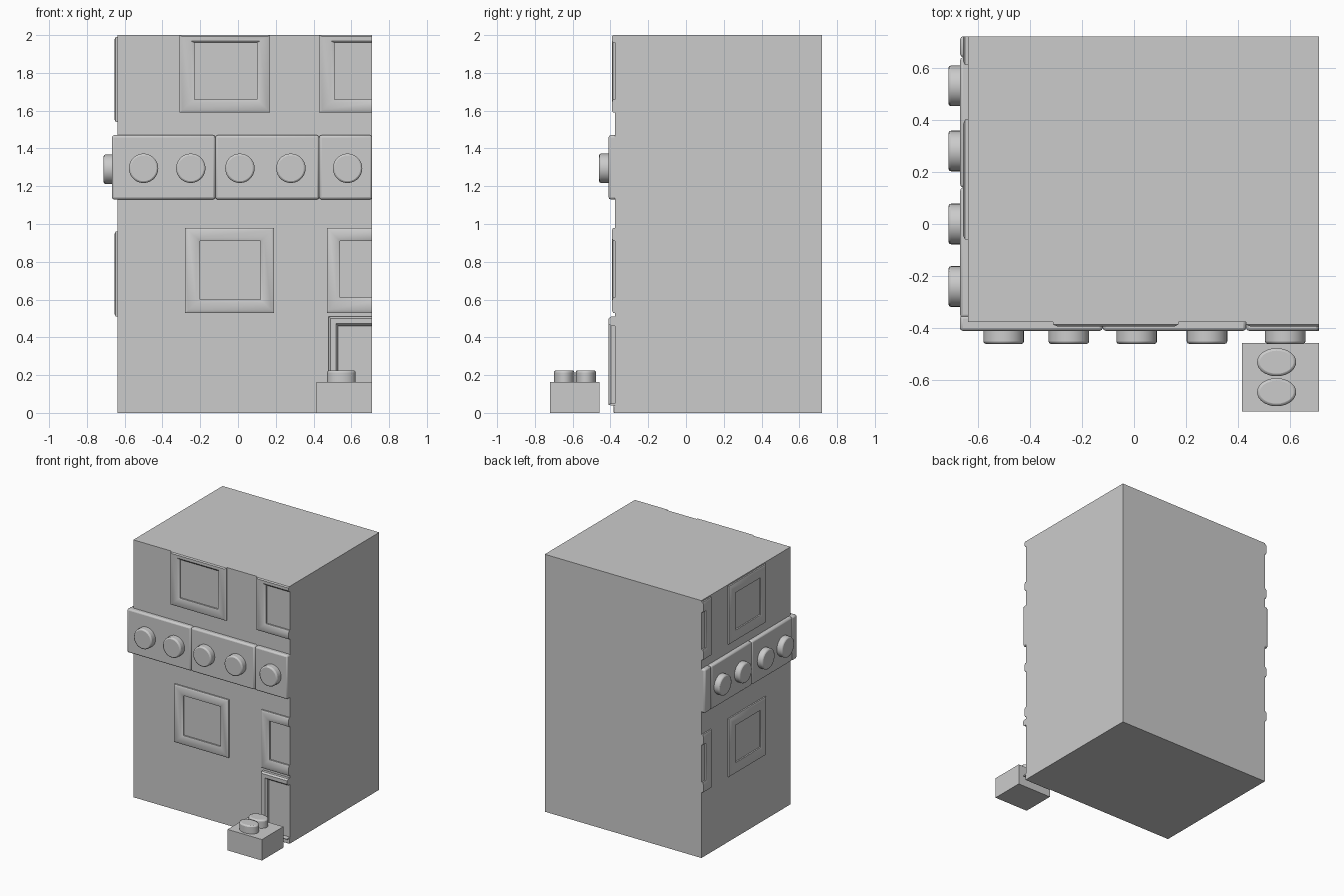
import bpy, bmesh, math
from mathutils import Vector

cube = bpy.data.objects.get("Cube")
if cube:
    bpy.data.objects.remove(cube, do_unlink=True)

GREY = (0.6, 0.6, 0.6, 1)
mat = bpy.data.materials.new("plain grey")
mat.use_nodes = True
mat.diffuse_color = GREY
mat.node_tree.nodes["Principled BSDF"].inputs["Base Color"].default_value = GREY

RIGHT, BACK, TOP = 0.71, 0.72, 2.0
FRONT_WALL, SIDE_WALL = -0.375, -0.637


def finish(name, bm, bevel=0.0):
    bmesh.ops.recalc_face_normals(bm, faces=bm.faces)
    mesh = bpy.data.meshes.new(name)
    bm.to_mesh(mesh)
    bm.free()
    mesh.materials.append(mat)
    ob = bpy.data.objects.new(name, mesh)
    bpy.context.collection.objects.link(ob)
    if bevel:
        mod = ob.modifiers.new("soft edge", 'BEVEL')
        mod.width, mod.segments, mod.limit_method = bevel, 2, 'ANGLE'
    bpy.ops.object.select_all(action='DESELECT')
    bpy.context.view_layer.objects.active = ob
    ob.select_set(True)
    bpy.ops.object.shade_smooth_by_angle(angle=math.radians(35))
    return ob


def box(name, lo, hi, bevel=0.0):
    bm = bmesh.new()
    bmesh.ops.create_cube(bm, size=1)
    lo, hi = Vector(lo), Vector(hi)
    for v in bm.verts:
        v.co = Vector([a + (c + 0.5) * (b - a) for a, b, c in zip(lo, hi, v.co)])
    return finish(name, bm, bevel)


def stud(name, at, radii, height, rotation=(0, 0, 0)):
    """Rounded peg whose base sits at the given point."""
    bm = bmesh.new()
    bmesh.ops.create_cone(bm, cap_ends=True, segments=28, radius1=1, radius2=1, depth=1)
    for v in bm.verts:
        v.co = Vector((v.co.x * radii[0], v.co.y * radii[1], (v.co.z + 0.5) * height))
    ob = finish(name, bm, 0.01)
    ob.location, ob.rotation_euler = at, rotation
    return ob


def on_front(u, z, d):
    return (u, FRONT_WALL - d, z)


def on_side(u, z, d):
    return (SIDE_WALL - d, u, z)


def frame(name, place, outer, inner, depth, cut=False):
    """Raised surround (u0, u1, z0, z1); a cut one ends flush at its high-u side."""
    def corners(r, d):
        return [place(u, z, d) for u, z in
                ((r[0], r[2]), (r[1], r[2]), (r[1], r[3]), (r[0], r[3]))]

    def mix(t):
        return [a + (b - a) * t for a, b in zip(outer, inner)]

    bm = bmesh.new()
    steps = ((0, -0.01), (0, depth * 0.6), (0.2, depth), (0.75, depth), (1, depth * 0.6), (1, -0.01))
    rings = [[bm.verts.new(c) for c in corners(mix(t), d)] for t, d in steps]
    for a, b in zip(rings, rings[1:]):
        for k in range(4):
            if not (cut and k == 1):
                n = (k + 1) % 4
                bm.faces.new((a[k], a[n], b[n], b[k]))
    if cut:
        for k in (1, 2):
            bm.faces.new([r[k] for r in rings])
    return finish(name, bm)


# Building block
box("building", (SIDE_WALL, FRONT_WALL, 0), (RIGHT, BACK, TOP))

# Front window surrounds and door
frame("front_lower_window", on_front, (-0.28, 0.19, 0.53, 0.98), (-0.20, 0.12, 0.60, 0.91), 0.018)
frame("front_upper_window", on_front, (-0.31, 0.17, 1.59, TOP), (-0.23, 0.10, 1.66, 1.96), 0.018)
frame("right_lower_window", on_front, (0.47, RIGHT, 0.53, 0.98), (0.54, RIGHT, 0.61, 0.91), 0.018, True)
frame("right_upper_window", on_front, (0.43, RIGHT, 1.59, TOP), (0.51, RIGHT, 1.66, 1.96), 0.018, True)
frame("door_surround", on_front, (0.48, RIGHT, 0.04, 0.51), (0.53, RIGHT, 0.05, 0.46), 0.035, True)
box("doorstep", (0.48, -0.385, 0), (RIGHT, -0.34, 0.04), 0.005)

# Side window surrounds
for label, z in (("lower", 0.51), ("upper", 1.54)):
    frame("side_%s_window" % label, on_side, (-0.06, 0.40, z, z + 0.45),
          (0.01, 0.32, z + 0.08, z + 0.37), 0.018)
    frame("back_corner_%s_window" % label, on_side, (0.61, BACK, z, z + 0.45),
          (0.68, BACK, z + 0.08, z + 0.37), 0.018, True)

# Band of bricks around the two decorated sides
LOW, HIGH = 1.13, 1.47
xs = (-0.668, -0.12, 0.43, RIGHT)
for i, (a, b) in enumerate(zip(xs, xs[1:])):
    box("front_brick_%d" % (i + 1), (a, -0.41, LOW), (b, -0.35, HIGH), 0.012)
ys = (-0.36, 0.14, 0.64, BACK)
for i, (a, b) in enumerate(zip(ys, ys[1:])):
    box("side_brick_%d" % (i + 1), (-0.667, a, LOW), (-0.60, b, HIGH), 0.012)

# Pegs on the band
for i, x in enumerate((-0.50, -0.25, 0.01, 0.28, 0.58)):
    stud("front_peg_%d" % (i + 1), (x, -0.40, 1.295), (0.078, 0.078), 0.06, (math.pi / 2, 0, 0))
for i, y in enumerate((-0.24, 0.0, 0.28, 0.53)):
    stud("side_peg_%d" % (i + 1), (-0.65, y, 1.29), (0.078, 0.078), 0.062, (0, -math.pi / 2, 0))

# Small loose brick in front of the door
box("loose_brick", (0.415, -0.72, 0), (RIGHT, -0.457, 0.163))
for i, y in enumerate((-0.53, -0.645)):
    stud("loose_brick_peg_%d" % (i + 1), (0.547, y, 0.15), (0.075, 0.054), 0.075)
